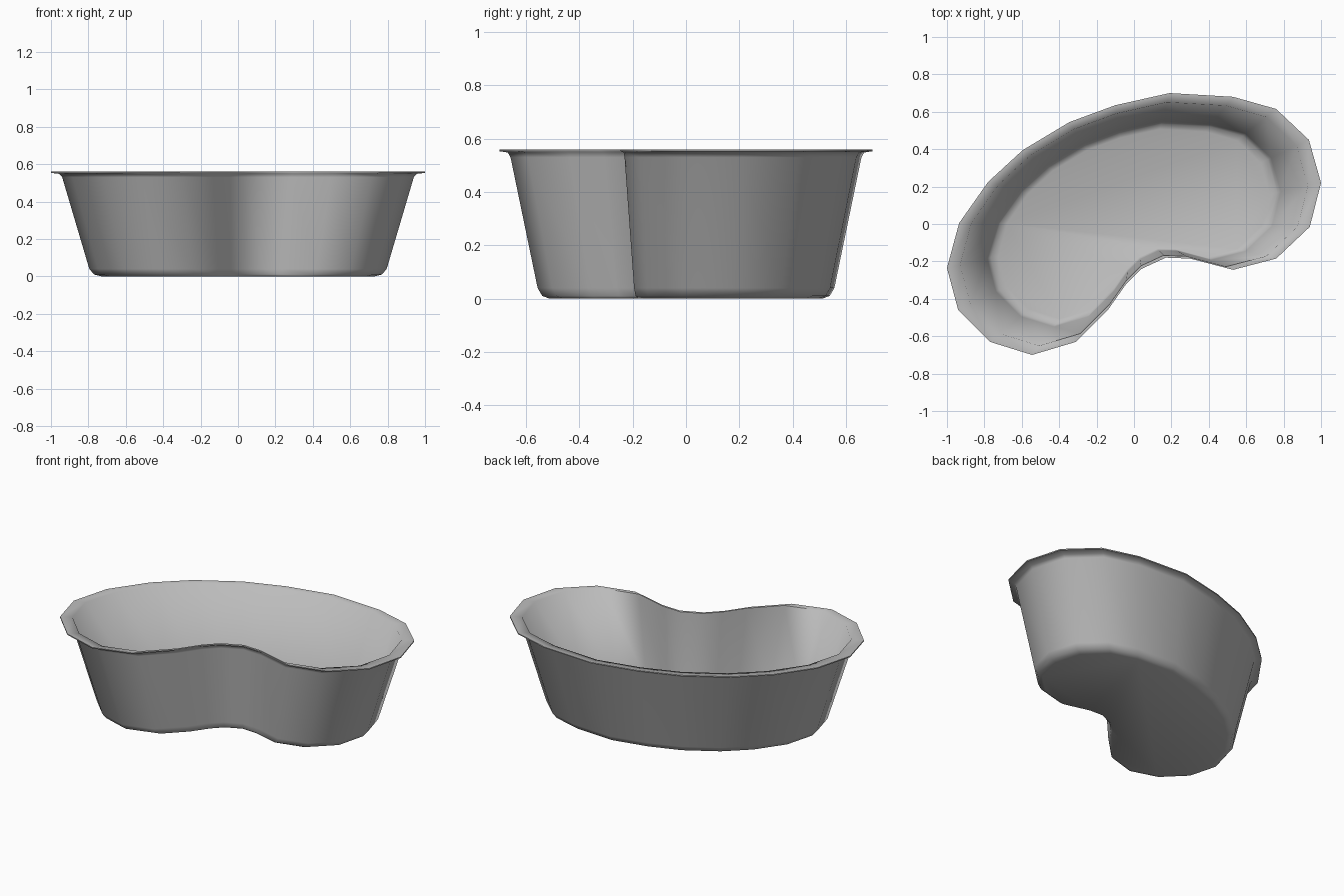
import bpy
import bmesh
from math import radians

default_cube = bpy.data.objects.get("Cube")
if default_cube:
    bpy.data.objects.remove(default_cube, do_unlink=True)


def make_material(name, colour):
    material = bpy.data.materials.new(name)
    material.use_nodes = True
    material.diffuse_color = colour
    shader = next(n for n in material.node_tree.nodes if n.type == 'BSDF_PRINCIPLED')
    shader.inputs["Base Color"].default_value = colour
    return material


# Kidney-shaped outline of the rim, clockwise from the back
outline = [
    (.19, .70), (.53, .68), (.76, .615), (.935, .45), (1, .22), (.94, -.015),
    (.76, -.185), (.53, -.245), (.30, -.185), (.17, -.18), (.04, -.24),
    (-.045, -.325), (-.14, -.46), (-.31, -.63), (-.545, -.70), (-.77, -.63),
    (-.94, -.46), (-1, -.235), (-.935, .005), (-.78, .225), (-.595, .395),
    (-.345, .545), (-.10, .635),
]

# Wall profile as (outline scale, height): outside, over the rim, then inside
profile = [
    (.73, 0), (.77, .01), (.795, .04), (.94, .53), (.955, .548), (1, .553),
    (1, .56), (.93, .56), (.785, .045), (.765, .022), (.725, .012),
]


def loft_bowl(name, outline, profile, material):
    """Scale the outline along the profile, bridge the rings and cap both floors."""
    bm = bmesh.new()
    rings = [[bm.verts.new((x * scale, y * scale, z)) for x, y in outline]
             for scale, z in profile]
    count = len(outline)
    for lower, upper in zip(rings, rings[1:]):
        for i in range(count):
            j = (i + 1) % count
            bm.faces.new((lower[i], lower[j], upper[j], upper[i]))
    bm.faces.new(rings[0])
    bm.faces.new(rings[-1])
    bmesh.ops.recalc_face_normals(bm, faces=bm.faces)
    mesh = bpy.data.meshes.new(name)
    bm.to_mesh(mesh)
    bm.free()
    mesh.materials.append(material)
    bowl = bpy.data.objects.new(name, mesh)
    bpy.context.collection.objects.link(bowl)
    return bowl


steel = make_material("brushed steel grey", (.5, .5, .5, 1))
dish = loft_bowl("kidney_dish", outline, profile, steel)

# Soft shading everywhere except the thin lip
bpy.ops.object.select_all(action='DESELECT')
dish.select_set(True)
bpy.context.view_layer.objects.active = dish
bpy.ops.object.shade_smooth_by_angle(angle=radians(80))
